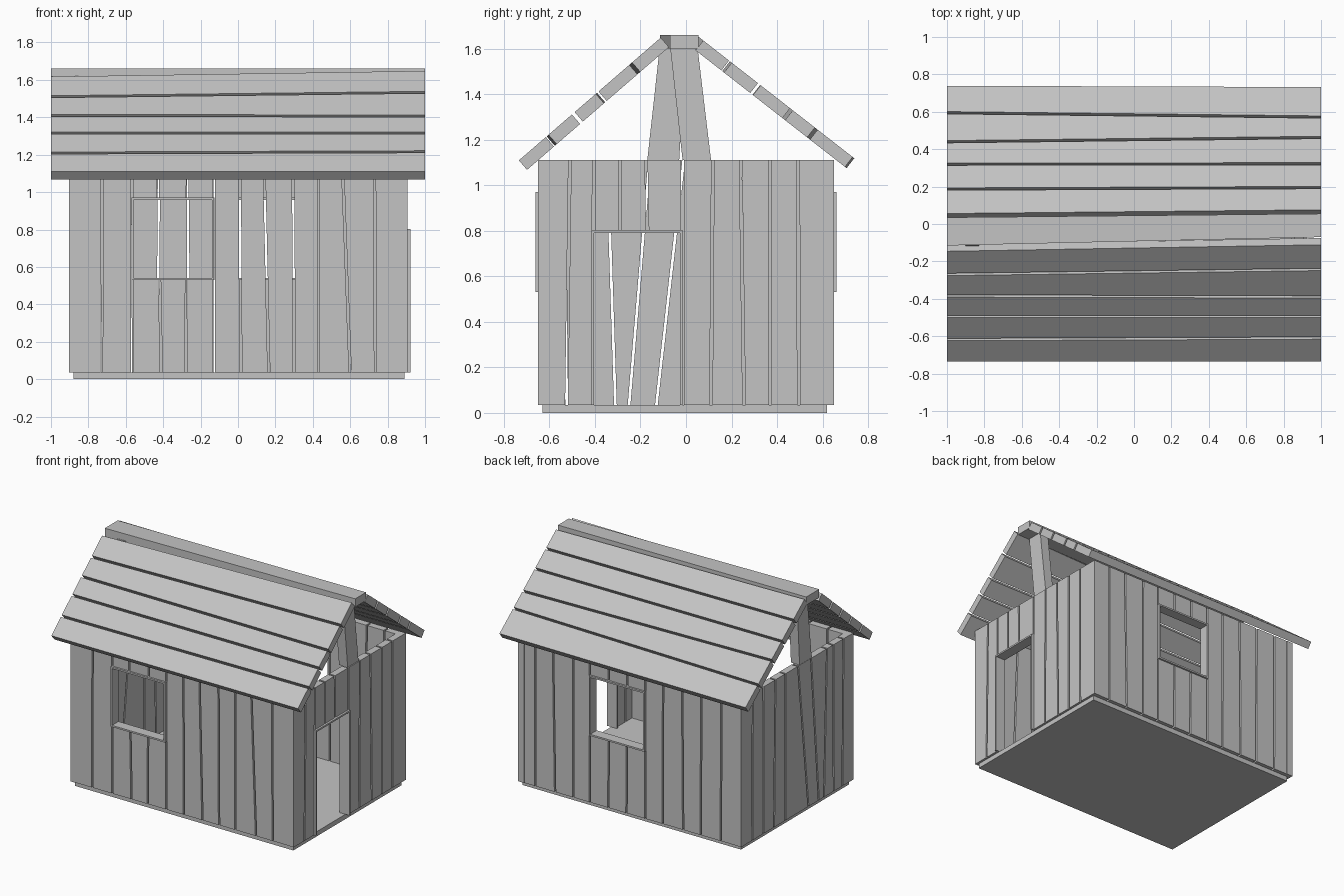
import bpy
import random
from mathutils import Vector

random.seed(4)
if "Cube" in bpy.data.objects:
    bpy.data.objects.remove(bpy.data.objects["Cube"])

GREY = (0.55, 0.55, 0.55, 1)
wood = bpy.data.materials.new("grey_wood")
wood.use_nodes = True
wood.diffuse_color = GREY
wood.node_tree.nodes["Principled BSDF"].inputs["Base Color"].default_value = GREY


def slab(name, quad, offset):
    """Solid board: a four-cornered face pushed along an offset."""
    a = [Vector(p) for p in quad]
    verts = a + [p + Vector(offset) for p in a]
    faces = [(0, 1, 2, 3), (7, 6, 5, 4)]
    faces += [(i, i + 4, (i + 1) % 4 + 4, (i + 1) % 4) for i in range(4)]
    normal = (a[1] - a[0]).cross(a[2] - a[0])
    if normal.dot(Vector(offset)) > 0:
        faces = [f[::-1] for f in faces]
    mesh = bpy.data.meshes.new(name)
    mesh.from_pydata(verts, [], faces)
    mesh.materials.append(wood)
    obj = bpy.data.objects.new(name, mesh)
    bpy.context.collection.objects.link(obj)
    return obj


def box(name, x0, x1, y0, y1, z0, z1):
    quad = [(x0, y0, z0), (x1, y0, z0), (x1, y1, z0), (x0, y1, z0)]
    return slab(name, quad, (0, 0, z1 - z0))


BASE, TOP, THICK, GAP = 0.035, 1.11, 0.05, 0.006


def wall(name, gaps, half, place, inward, opening=None):
    """Row of upright planks; gaps hold the bottom and top of each joint."""
    edges = [(-half - GAP, -half - GAP)] + gaps + [(half + GAP, half + GAP)]
    for i, (a, b) in enumerate(zip(edges, edges[1:])):
        spans = [(BASE, TOP)]
        if opening and opening[0] < (a[0] + b[0]) / 2 < opening[1]:
            spans = [(BASE, opening[2]), (opening[3], TOP)]
        for z0, z1 in spans:
            if z1 - z0 < 0.01:
                continue

            def at(edge, z, side):
                t = (z - BASE) / (TOP - BASE)
                return place(edge[0] + (edge[1] - edge[0]) * t + side * GAP, z)
            quad = [at(a, z0, 1), at(b, z0, -1), at(b, z1, -1), at(a, z1, 1)]
            slab(f"{name}_plank_{i}", quad, inward)


def frame(name, u0, u1, z0, z1, place, inward, sill=True):
    """Thin lining boards around an opening."""
    t = 0.012
    parts = {"left": (u0, u0 + t, z0, z1), "right": (u1 - t, u1, z0, z1),
             "top": (u0, u1, z1 - t, z1)}
    if sill:
        parts["sill"] = (u0, u1, z0, z0 + t)
    for part, (a, b, c, d) in parts.items():
        slab(f"{name}_{part}", [place(a, c), place(b, c), place(b, d), place(a, d)], inward)


def joints(values, wobble):
    return [(v + random.uniform(-wobble, wobble), v + random.uniform(-wobble, wobble))
            for v in values]


# Floor
box("floor", -0.88, 0.89, -0.63, 0.62, 0, BASE)

# Long walls with windows
front_gaps = [(-0.73, -0.725), (-0.567, -0.567), (-0.41, -0.43), (-0.28, -0.27),
              (-0.13, -0.13), (0.015, 0.01), (0.165, 0.14), (0.30, 0.295),
              (0.43, 0.43), (0.6, 0.56), (0.735, 0.73)]
wall("front_wall", front_gaps, 0.903, lambda u, z: (u, -0.648, z), (0, THICK, 0),
     (-0.57, -0.127, 0.535, 0.965))
frame("front_window", -0.57, -0.127, 0.53, 0.97, lambda u, z: (u, -0.662, z), (0, 0.075, 0))

back_gaps = joints([-0.73, -0.57, -0.42, -0.275], 0.012) + [(-0.125, -0.125)]
back_gaps += joints([0.025, 0.175], 0.008) + [(0.325, 0.325)]
back_gaps += joints([0.47, 0.615, 0.76], 0.012)
wall("back_wall", back_gaps, 0.903, lambda u, z: (u, 0.648, z), (0, -THICK, 0),
     (-0.125, 0.325, 0.535, 0.965))
frame("back_window", -0.125, 0.325, 0.53, 0.97, lambda u, z: (u, 0.662, z), (0, -0.075, 0))

# Gable walls, one with the doorway
door_gaps = [(-0.525, -0.51), (-0.41, -0.405), (-0.29, -0.29), (-0.155, -0.175),
             (-0.015, -0.015), (0.11, 0.118), (0.255, 0.24), (0.37, 0.37), (0.495, 0.493)]
wall("door_wall", door_gaps, 0.65, lambda u, z: (0.907, u, z), (-THICK, 0, 0),
     (-0.415, -0.015, BASE, 0.795))
frame("door_frame", -0.415, -0.015, BASE, 0.803, lambda u, z: (0.922, u, z),
      (-0.08, 0, 0), sill=False)
rear_gaps = joints([-0.53, -0.42], 0.01) + [(-0.31, -0.345), (-0.25, -0.16), (-0.13, -0.01)]
rear_gaps += joints([0.13, 0.26, 0.39, 0.52], 0.01)
wall("plain_wall", rear_gaps, 0.65, lambda u, z: (-0.902, u, z), (THICK, 0, 0))

# Leaning posts that carry the ridge
slab("ridge_post_left", [(0.9, -0.015, TOP), (0.9, 0.11, TOP), (0.9, 0.05, 1.61),
                         (0.9, -0.07, 1.61)], (-0.07, 0, 0))
slab("ridge_post_right", [(-0.9, -0.17, TOP), (-0.9, -0.03, TOP), (-0.9, 0.0, 1.61),
                          (-0.9, -0.115, 1.61)], (0.07, 0, 0))

# Ridge board, slightly askew
slab("ridge_board", [(-1, -0.115, 1.66), (1, -0.07, 1.66), (1, 0.055, 1.66),
                     (-1, 0.035, 1.66)], (0, 0, -0.06))


# Roof boards: each edge gives its distance from the centre at both ends
def roof(name, side, edges, start, slope):
    def at(x, y, shift):
        y += shift
        return (x, side * y, 1.64 - slope * (y - start))
    inward = Vector((0, -side * slope, -1)).normalized() * 0.055
    for i, (a, b) in enumerate(zip(edges, edges[1:])):
        quad = [at(-1, a[0], GAP), at(1, a[1], GAP), at(1, b[1], -GAP), at(-1, b[0], -GAP)]
        slab(f"{name}_board_{i}", quad, inward)


roof("front_roof", -1, [(0.14, 0.105), (0.27, 0.243), (0.385, 0.39), (0.495, 0.495),
                        (0.618, 0.61), (0.74, 0.74)], 0.12, 0.865)
roof("back_roof", 1, [(0.05, 0.07), (0.187, 0.195), (0.32, 0.322), (0.44, 0.463),
                      (0.595, 0.572), (0.745, 0.738)], 0.07, 0.78)
